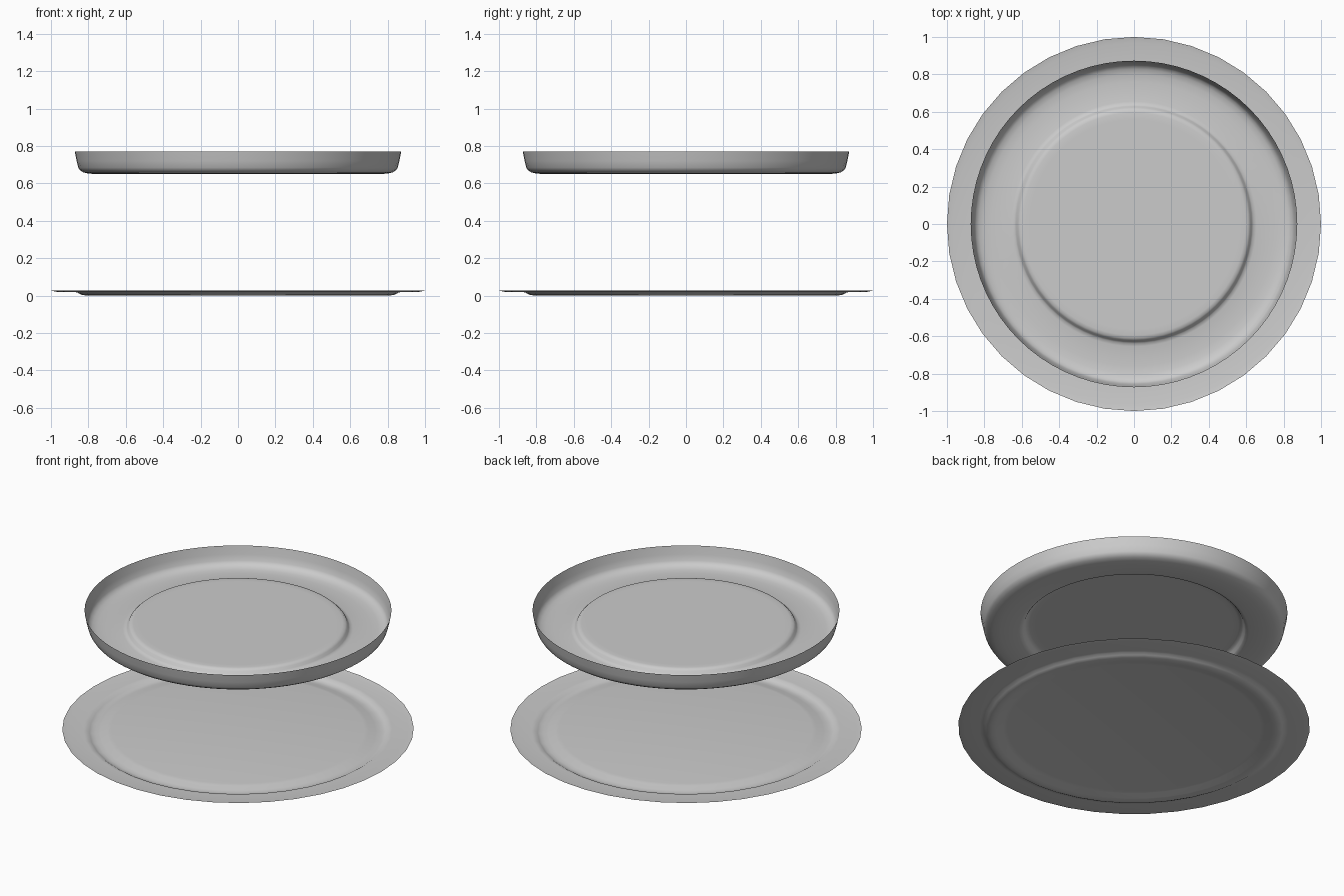
import bpy, bmesh, math

if "Cube" in bpy.data.objects:
    bpy.data.objects.remove(bpy.data.objects["Cube"])


def lathe(name, profile, segments):
    """Revolve (radius, z) points into a single-skin dish; radius 0 closes the centre."""
    bm = bmesh.new()
    rings = []
    for r, z in profile:
        if r == 0:
            rings.append([bm.verts.new((0, 0, z))] * segments)
        else:
            rings.append([bm.verts.new((r * math.cos(2 * math.pi * i / segments),
                                        r * math.sin(2 * math.pi * i / segments), z))
                          for i in range(segments)])
    for a, b in zip(rings, rings[1:]):
        for i in range(segments):
            j = (i + 1) % segments
            if a[0] is a[1]:
                bm.faces.new((a[i], b[i], b[j]))
            else:
                bm.faces.new((a[i], b[i], b[j], a[j]))
    mesh = bpy.data.meshes.new(name)
    bm.to_mesh(mesh)
    bm.free()
    obj = bpy.data.objects.new(name, mesh)
    bpy.context.collection.objects.link(obj)
    bpy.ops.object.select_all(action='DESELECT')
    obj.select_set(True)
    bpy.context.view_layer.objects.active = obj
    bpy.ops.object.shade_smooth_by_angle(angle=math.radians(50))
    return obj


# Flat plate at the bottom: raised centre, shallow groove, wide thin rim
lathe("base_plate", [(0, 0.018), (0.72, 0.018), (0.745, 0.015), (0.785, 0.004),
                     (0.81, 0.001), (0.83, 0.002), (0.845, 0.008), (0.86, 0.017),
                     (0.88, 0.019), (0.97, 0.020), (1.0, 0.026)], 40)

# Tray floor and wall: ring shoulder, flat floor, rounded corner, flared wall
lathe("tray_wall", [(0.56, 0.69), (0.595, 0.69), (0.612, 0.687), (0.622, 0.678),
                    (0.63, 0.664), (0.638, 0.656), (0.655, 0.652), (0.76, 0.65),
                    (0.80, 0.652), (0.828, 0.659), (0.845, 0.67), (0.854, 0.684),
                    (0.863, 0.72), (0.873, 0.77)], 72)

# Raised round centre of the tray, a separate disc
lathe("tray_centre", [(0, 0.69), (0.56, 0.69)], 72)
